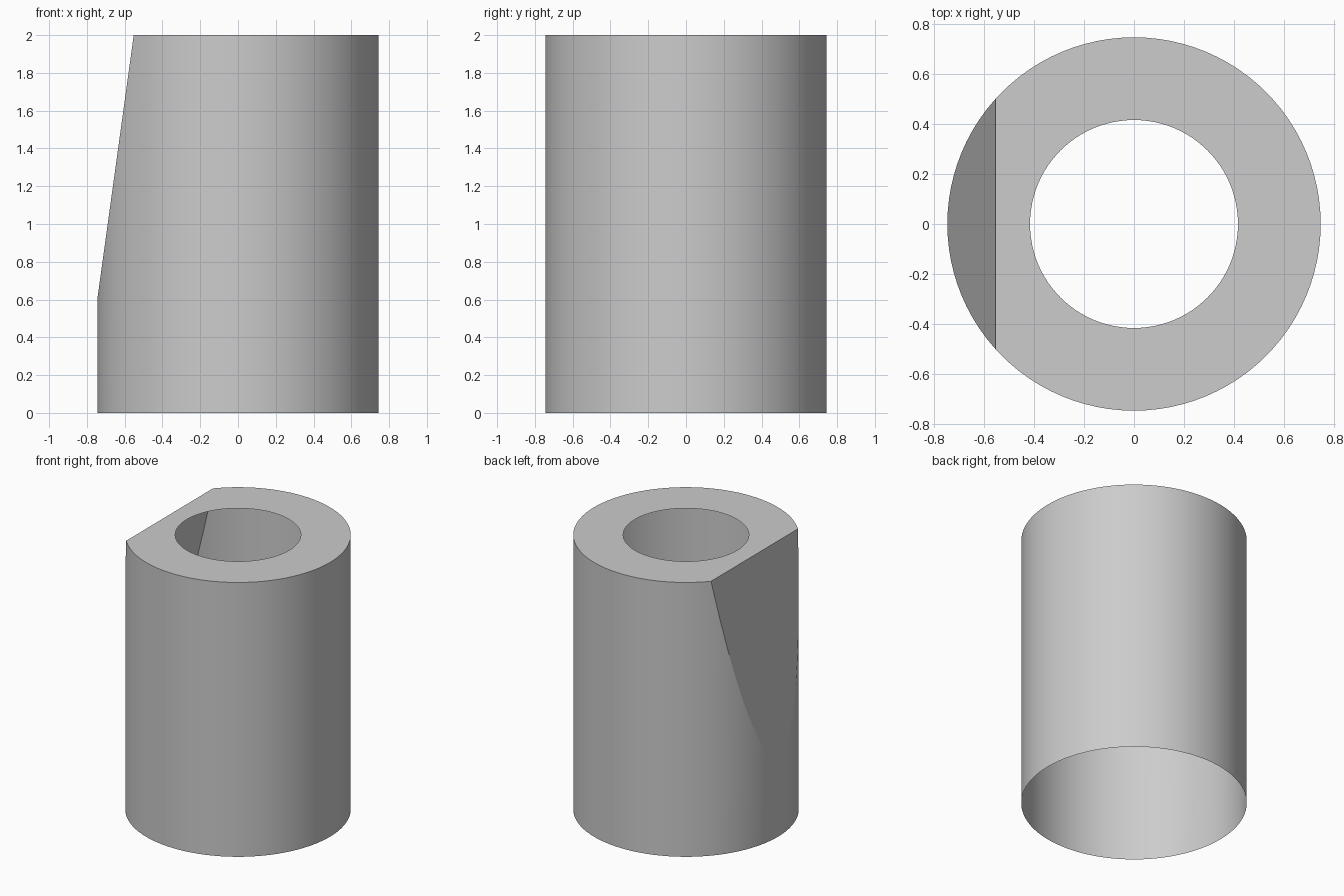
import bpy, bmesh, math
from mathutils import Vector

RADIUS, HOLE, HEIGHT, SEGMENTS = 0.745, 0.415, 2.0, 96
CUT_TOP_X, CUT_LOW_Z = -0.552, 0.6

cube = bpy.data.objects.get("Cube")
if cube:
    bpy.data.objects.remove(cube, do_unlink=True)

# Plain grey material
grey = bpy.data.materials.new("light_grey")
grey.use_nodes = True
colour = (0.604, 0.604, 0.604, 1.0)
grey.diffuse_color = colour
grey.node_tree.nodes["Principled BSDF"].inputs["Base Color"].default_value = colour

bm = bmesh.new()


def ring(radius, z):
    angles = [2 * math.pi * i / SEGMENTS for i in range(SEGMENTS)]
    return [bm.verts.new((radius * math.cos(a), radius * math.sin(a), z)) for a in angles]


def bridge(lower, upper, smooth):
    for i in range(SEGMENTS):
        j = (i + 1) % SEGMENTS
        face = bm.faces.new((lower[i], lower[j], upper[j], upper[i]))
        face.smooth = smooth


# Open-bottomed round wall and flat top with a round hole
bottom, rim, hole = ring(RADIUS, 0), ring(RADIUS, HEIGHT), ring(HOLE, HEIGHT)
bridge(bottom, rim, True)
bridge(rim, hole, False)

# Slanted flat on the right side
normal = Vector((CUT_LOW_Z - HEIGHT, 0, CUT_TOP_X + RADIUS)).normalized()
cut = bmesh.ops.bisect_plane(
    bm, geom=bm.verts[:] + bm.edges[:] + bm.faces[:], dist=1e-5,
    plane_co=(CUT_TOP_X, 0, HEIGHT), plane_no=normal, clear_outer=True)
edges = [e for e in cut["geom_cut"] if isinstance(e, bmesh.types.BMEdge) and e.is_boundary]
flat = bmesh.ops.edgeloop_fill(bm, edges=edges)["faces"]
for face in flat:
    face.smooth = False
    face.normal_update()
    if face.normal.dot(normal) < 0:
        face.normal_flip()

mesh = bpy.data.meshes.new("sleeve")
bm.to_mesh(mesh)
bm.free()
mesh.materials.append(grey)
sleeve = bpy.data.objects.new("sleeve", mesh)
bpy.context.collection.objects.link(sleeve)
